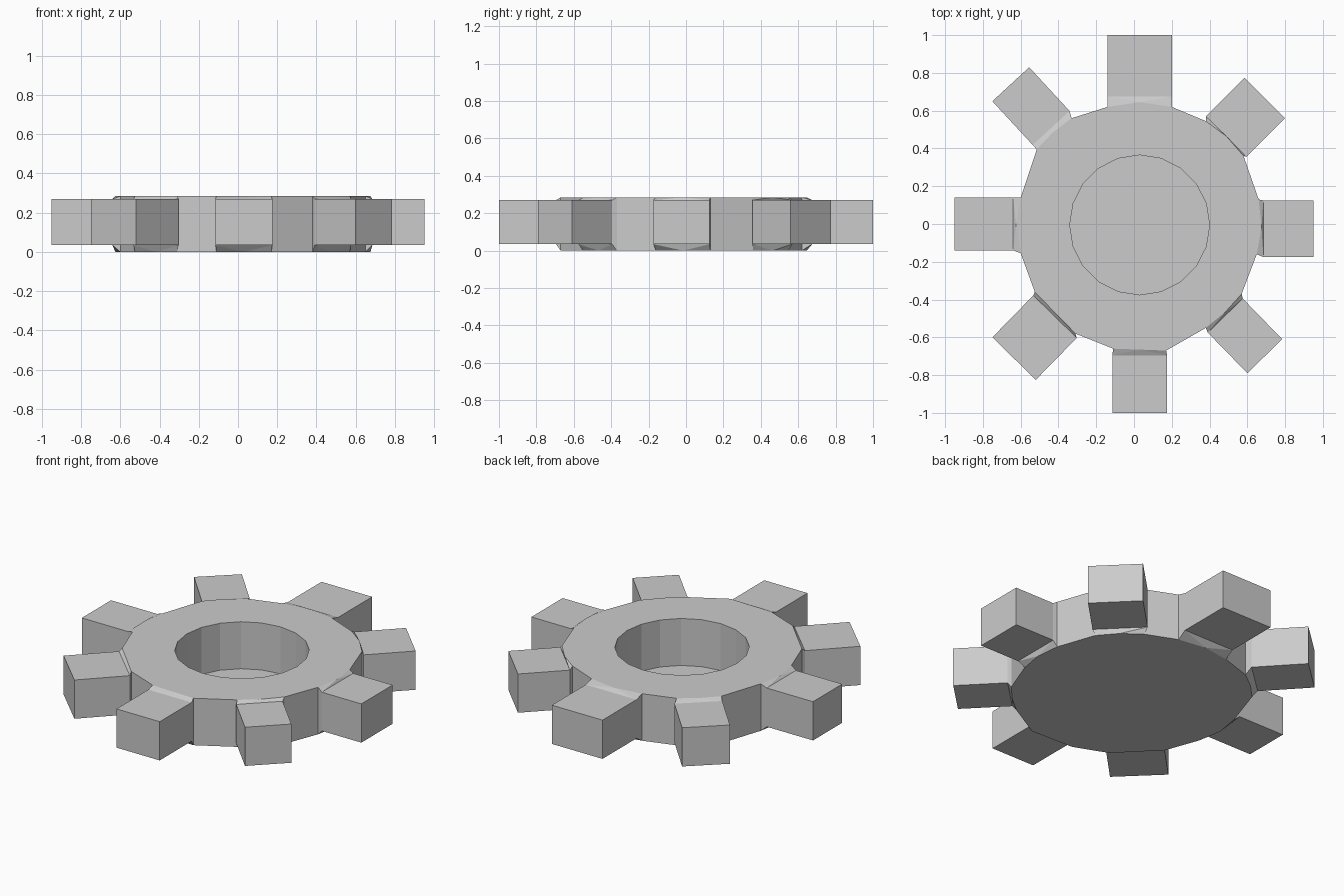
import bpy, bmesh, math
from mathutils import Vector

if "Cube" in bpy.data.objects:
    bpy.data.objects.remove(bpy.data.objects["Cube"])

HEIGHT = 0.285              # ring thickness
TOOTH_Z = (0.035, 0.27)     # teeth are slightly thinner than the ring
HOLE_SIDES, HOLE_R, HOLE_C = 20, 0.37, (0.03, -0.005)

# Each hand-shaped tooth, counter-clockwise:
# two root points on the rim, two tip corners, tooth length, rim bulge
TEETH = [
    ((0.65, -0.16), (0.66, 0.13), (0.95, -0.175), (0.95, 0.125), 0.265, 0.02),
    ((0.58, 0.36), (0.38, 0.545), (0.80, 0.56), (0.585, 0.775), 0.29, 0.015),
    ((0.20, 0.62), (-0.14, 0.62), (0.20, 1.0), (-0.14, 1.0), 0.325, 0.025),
    ((-0.33, 0.56), (-0.515, 0.395), (-0.555, 0.83), (-0.75, 0.65), 0.315, 0.01),
    ((-0.60, 0.14), (-0.60, -0.155), (-0.95, 0.14), (-0.95, -0.14), 0.31, 0.025),
    ((-0.525, -0.36), (-0.31, -0.58), (-0.75, -0.60), (-0.52, -0.825), 0.31, 0.0),
    ((-0.11, -0.66), (0.17, -0.67), (-0.115, -1.0), (0.175, -1.0), 0.305, 0.0),
    ((0.38, -0.55), (0.57, -0.37), (0.60, -0.79), (0.785, -0.61), 0.30, 0.01),
]

bm = bmesh.new()


def pair(p, zs):
    """Bottom and top vertex above a plan point."""
    return [bm.verts.new((p[0], p[1], z)) for z in zs]


def wall(a, b):
    bm.faces.new((a[0], b[0], b[1], a[1]))


# Rim and teeth
rim = []
for root1, root2, tip1, tip2, length, bulge in TEETH:
    root1, root2, tip1, tip2 = map(Vector, (root1, root2, tip1, tip2))
    edge = (tip2 - tip1).normalized()
    out = Vector((edge.y, -edge.x))
    full = (0, HEIGHT)
    r1 = pair(root1, full)
    mid = pair((root1 + root2) / 2 + out * bulge, full)
    r2 = pair(root2, full)
    b1, b2 = (pair(t - out * length, TOOTH_Z) for t in (tip1, tip2))
    t1, t2 = (pair(t, TOOTH_Z) for t in (tip1, tip2))
    # sloped shoulders and tooth faces, below and above
    for k in (0, 1):
        bm.faces.new((r1[k], mid[k], b1[k]))
        bm.faces.new((mid[k], b2[k], b1[k]))
        bm.faces.new((mid[k], r2[k], b2[k]))
        bm.faces.new((b1[k], b2[k], t2[k], t1[k]))
    # tooth sides and tip
    for a, b in ((r1, b1), (b1, t1), (t1, t2), (t2, b2), (b2, r2)):
        wall(a, b)
    rim += [r1, mid, r2]

# Rim walls between teeth
for i in range(2, len(rim), 3):
    wall(rim[i], rim[(i + 1) % len(rim)])

# Round bore
bore = []
for i in range(HOLE_SIDES):
    a = 2 * math.pi * i / HOLE_SIDES
    bore.append(pair((HOLE_C[0] + HOLE_R * math.cos(a),
                      HOLE_C[1] + HOLE_R * math.sin(a)), (0, HEIGHT)))
for i in range(HOLE_SIDES):
    wall(bore[i], bore[(i + 1) % HOLE_SIDES])

# Flat annular faces
for k in (0, 1):
    edges = []
    for loop in (rim, bore):
        for i in range(len(loop)):
            edges.append(bm.edges.get((loop[i][k], loop[(i + 1) % len(loop)][k])))
    bmesh.ops.bridge_loops(bm, edges=edges)

bmesh.ops.recalc_face_normals(bm, faces=bm.faces[:])
mesh = bpy.data.meshes.new("gear_wheel")
bm.to_mesh(mesh)
bm.free()
bpy.context.collection.objects.link(bpy.data.objects.new("gear_wheel", mesh))
